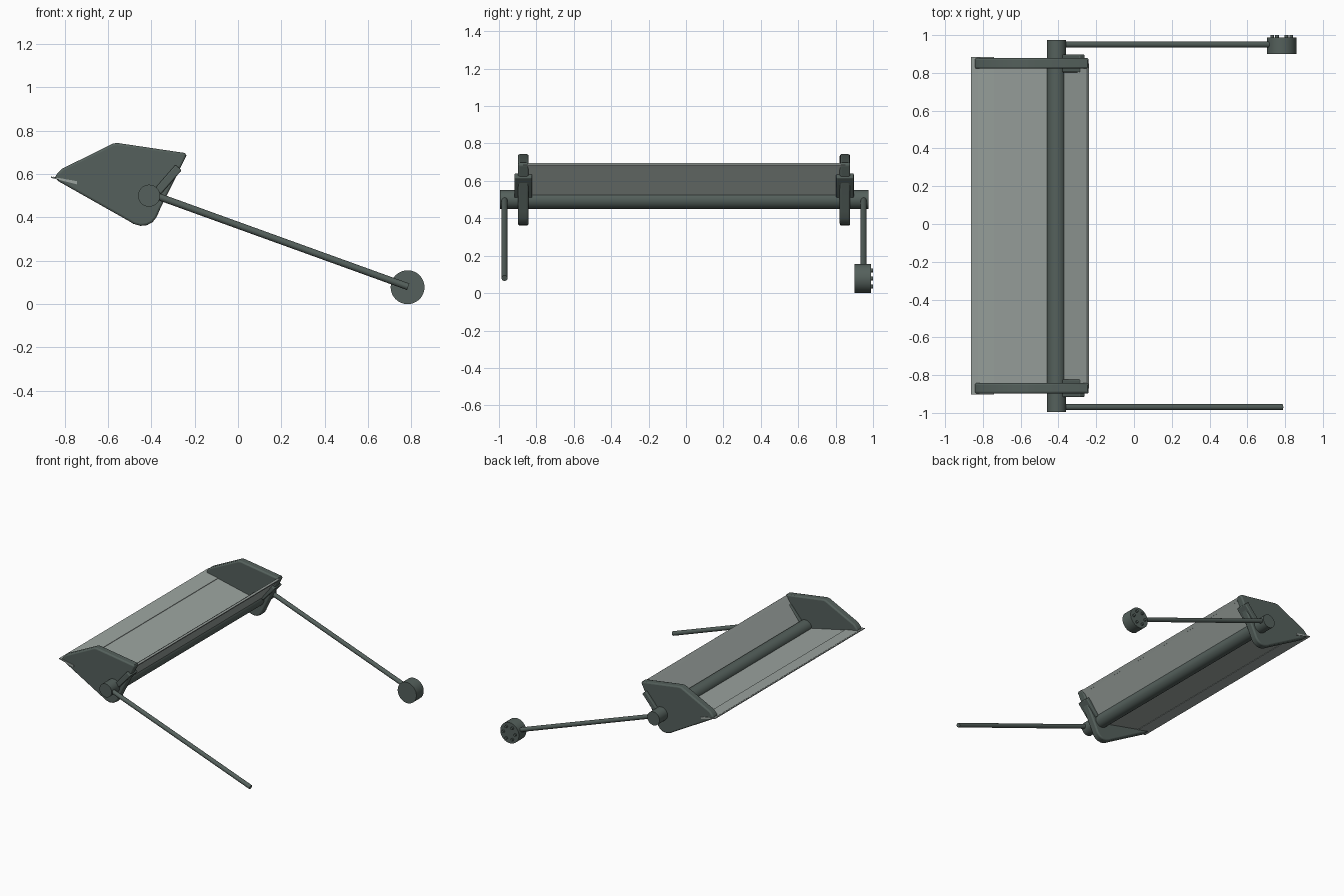
import bpy, bmesh, math
from mathutils import Vector

old = bpy.data.objects.get("Cube")
if old:
    bpy.data.objects.remove(old, do_unlink=True)

MID_Y = -0.01  # side plates, tube and arms are mirrored about this plane


def material(name, rgb):
    m = bpy.data.materials.new(name)
    m.use_nodes = True
    m.diffuse_color = (*rgb, 1)
    m.node_tree.nodes["Principled BSDF"].inputs["Base Color"].default_value = (*rgb, 1)
    return m


DARK = material("dark green grey steel", (0.09, 0.118, 0.107))
LIGHT = material("pale grey sheet steel", (0.33, 0.37, 0.35))


def finish(bm, name, mat, bevel=0):
    bmesh.ops.recalc_face_normals(bm, faces=bm.faces)
    mesh = bpy.data.meshes.new(name)
    bm.to_mesh(mesh)
    bm.free()
    mesh.materials.append(mat)
    ob = bpy.data.objects.new(name, mesh)
    bpy.context.collection.objects.link(ob)
    if bevel:
        mod = ob.modifiers.new("soft edge", "BEVEL")
        mod.width, mod.segments, mod.limit_method = bevel, 3, "ANGLE"
        mod.angle_limit = math.radians(50)
    bpy.ops.object.select_all(action="DESELECT")
    ob.select_set(True)
    bpy.context.view_layer.objects.active = ob
    bpy.ops.object.shade_smooth_by_angle(angle=math.radians(35))
    return ob


def prism(name, outline, y, half, mat, bevel=0):
    """Extrude an (x, z) outline along y."""
    bm = bmesh.new()
    face = bm.faces.new([bm.verts.new((x, y - half, z)) for x, z in outline])
    new = bmesh.ops.extrude_face_region(bm, geom=[face])["geom"]
    bmesh.ops.translate(bm, vec=(0, 2 * half, 0),
                        verts=[g for g in new if isinstance(g, bmesh.types.BMVert)])
    return finish(bm, name, mat, bevel)


def slab(name, a, b, thick, y, half, mat, bevel=0):
    """Flat bar running from a to b in the xz plane."""
    a, b = Vector(a), Vector(b)
    n = (b - a).normalized().orthogonal() * thick / 2
    return prism(name, [a - n, b - n, b + n, a + n], y, half, mat, bevel)


def rod(name, a, b, radius, mat, sides=32):
    a, b = Vector(a), Vector(b)
    bm = bmesh.new()
    bmesh.ops.create_cone(bm, cap_ends=True, segments=sides, radius1=radius,
                          radius2=radius, depth=(b - a).length)
    turn = (b - a).to_track_quat("Z", "Y").to_matrix()
    bmesh.ops.rotate(bm, verts=bm.verts, matrix=turn)
    bmesh.ops.translate(bm, verts=bm.verts, vec=(a + b) / 2)
    return finish(bm, name, mat)


# Central cross tube
TX, TZ = -0.41, 0.5
rod("cross_tube", (TX, MID_Y - 0.985, TZ), (TX, MID_Y + 0.985, TZ), 0.051, DARK)

# Side plates, clamp brackets and arms
plate = [(-0.845, 0.582), (-0.835, 0.6), (-0.812, 0.624), (-0.575, 0.741),
         (-0.555, 0.743), (-0.245, 0.697), (-0.237, 0.686), (-0.36, 0.437),
         (-0.376, 0.4), (-0.395, 0.377), (-0.42, 0.364), (-0.45, 0.361),
         (-0.482, 0.37), (-0.51, 0.387), (-0.825, 0.565)]
for side, label in ((-1, "front"), (1, "back")):
    y = MID_Y + side * 0.86
    prism(label + "_side_plate", plate, y, 0.028, DARK, 0.01)
    slab(label + "_bracket", (-0.37, 0.52), (-0.274, 0.63), 0.038, y, 0.047, DARK, 0.006)
    y = MID_Y + side * 0.96
    rod(label + "_arm", (-0.4, y, 0.508), (0.785, y, 0.08), 0.016, DARK, 20)

# Trough sheets either side of the tube, with cutting edge and top lip
slab("floor_sheet", (-0.855, 0.584), (-0.44, 0.493), 0.008, MID_Y, 0.86, LIGHT)
prism("cutting_edge", [(-0.862, 0.588), (-0.742, 0.567), (-0.742, 0.552), (-0.862, 0.582)],
      MID_Y, 0.893, LIGHT)
slab("rear_sheet", (-0.38, 0.51), (-0.247, 0.685), 0.008, MID_Y, 0.86, LIGHT)
slab("rear_lip", (-0.258, 0.671), (-0.243, 0.69), 0.014, MID_Y, 0.86, LIGHT)

# Round hub on the back arm, with a ring of bolts
HX, HZ = 0.782, 0.078
rod("hub", (HX, 0.9, HZ), (HX, 0.988, HZ), 0.078, DARK, 48)
for i in range(6):
    t = math.tau * i / 6
    x, z = HX + 0.05 * math.cos(t), HZ + 0.05 * math.sin(t)
    rod("hub_bolt", (x, 0.98, z), (x, 1.0, z), 0.01, DARK, 12)
